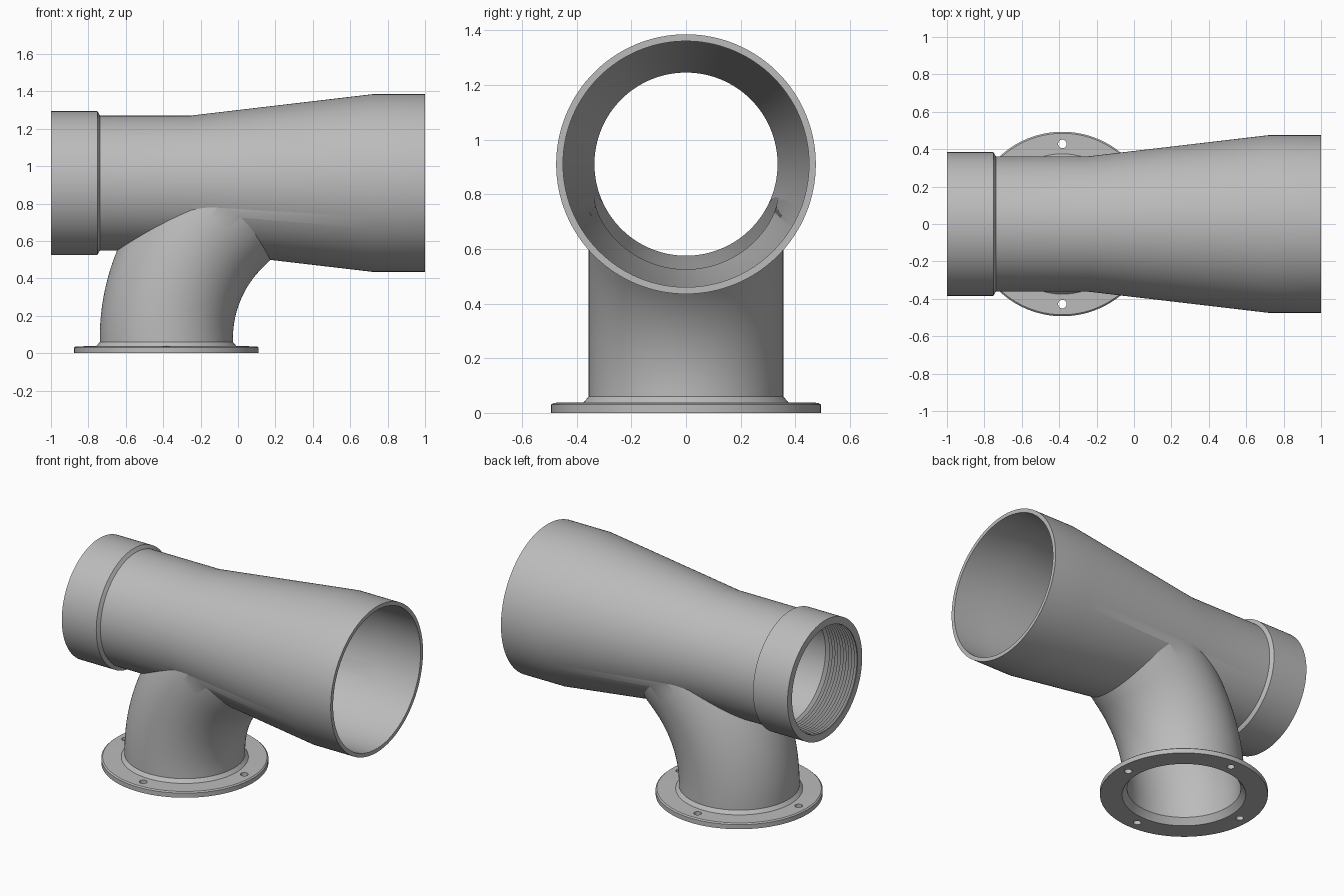
import bpy, bmesh
from math import sin, cos, pi, radians
from mathutils import Vector

cube = bpy.data.objects.get("Cube")
if cube:
    bpy.data.objects.remove(cube, do_unlink=True)

AXIS_Z = 0.91      # height of the main pipe axis
BASE_X = -0.383    # centre of the flange

grey = bpy.data.materials.new("cast_grey")
grey.use_nodes = True
grey.diffuse_color = (0.5, 0.5, 0.5, 1)
grey.node_tree.nodes["Principled BSDF"].inputs["Base Color"].default_value = (0.5, 0.5, 0.5, 1)


def loft(name, stations, sides=128):
    """Closed solid through circles given as (centre, tilt from vertical, radius)."""
    bm = bmesh.new()
    rings = []
    for centre, tilt, r in stations:
        u, v = Vector((cos(tilt), 0, -sin(tilt))), Vector((0, 1, 0))
        rings.append([bm.verts.new(Vector(centre) + r * (cos(a) * u + sin(a) * v))
                      for a in (2 * pi * i / sides for i in range(sides))])
    for low, high in zip(rings, rings[1:]):
        for i in range(sides):
            j = (i + 1) % sides
            bm.faces.new((low[i], low[j], high[j], high[i]))
    bm.faces.new(rings[0][::-1])
    bm.faces.new(rings[-1])
    bmesh.ops.recalc_face_normals(bm, faces=bm.faces)
    mesh = bpy.data.meshes.new(name)
    bm.to_mesh(mesh)
    bm.free()
    mesh.materials.append(grey)
    obj = bpy.data.objects.new(name, mesh)
    bpy.context.collection.objects.link(obj)
    return obj


def along_x(name, profile):
    return loft(name, [((x, 0, AXIS_Z), pi / 2, r) for x, r in profile])


def along_z(name, profile, x=BASE_X, y=0, sides=128):
    return loft(name, [((x, y, z), 0, r) for z, r in profile], sides)


def elbow(name, r, start):
    """Branch sweep: vertical stub, 45 degree bend, straight run into the main pipe."""
    bend, z0, steps = 0.885, 0.08, 24
    stations = [((BASE_X, 0, start), 0, r)]
    for i in range(steps + 1):
        a = radians(45) * i / steps
        stations.append(((BASE_X + bend * (1 - cos(a)), 0, z0 + bend * sin(a)), a, r))
    x, _, z = stations[-1][0]
    stations.append(((x + 0.113, 0, z + 0.113), radians(45), r))
    return loft(name, stations)


def combine(target, tools, operation):
    """Apply a boolean with each tool in turn, then discard the tools."""
    for tool in tools:
        mod = target.modifiers.new(operation.lower(), 'BOOLEAN')
        mod.operation, mod.solver, mod.object = operation, 'EXACT', tool
    bpy.context.view_layer.update()
    evaluated = target.evaluated_get(bpy.context.evaluated_depsgraph_get())
    mesh = bpy.data.meshes.new_from_object(evaluated)
    target.modifiers.clear()
    target.data = mesh
    for tool in tools:
        bpy.data.objects.remove(tool, do_unlink=True)


# Main pipe with collar and flare, joined to the branch
body = along_x("pipe_body", [(-1, 0.384), (-0.752, 0.384), (-0.738, 0.361),
                             (-0.25, 0.361), (0.72, 0.475), (1, 0.475)])
combine(body, [elbow("branch_solid", 0.356, 0.06)], 'UNION')

# Bore with internal thread in the collar
teeth, pitch = 11, 0.02
bore = [(-1.02, 0.338)]
for i in range(teeth):
    x = -0.995 + i * pitch
    bore += [(x, 0.338), (x + pitch / 2, 0.358)]
bore += [(-0.77, 0.335), (-0.25, 0.335), (0.72, 0.45), (1.02, 0.45)]
combine(body, [along_x("main_bore", bore), elbow("branch_bore", 0.334, 0.02)], 'DIFFERENCE')

# Flange with weld collar, countersunk bore and four bolt holes
flange = along_z("base_flange", [(0, 0.493), (0.03, 0.493), (0.037, 0.485),
                                 (0.038, 0.375), (0.06, 0.356)])
cutters = [along_z("flange_bore", [(-0.02, 0.378), (0.04, 0.334), (0.09, 0.334)])]
for i in range(4):
    a = i * pi / 2
    cutters.append(along_z("bolt_hole", [(-0.05, 0.023), (0.1, 0.023)],
                           BASE_X + 0.428 * cos(a), 0.428 * sin(a), 32))
combine(flange, cutters, 'DIFFERENCE')

# Smooth shading with crisp edges
bpy.ops.object.select_all(action='DESELECT')
for obj in (body, flange):
    obj.select_set(True)
    bpy.context.view_layer.objects.active = obj
bpy.ops.object.shade_smooth_by_angle(angle=radians(25))
